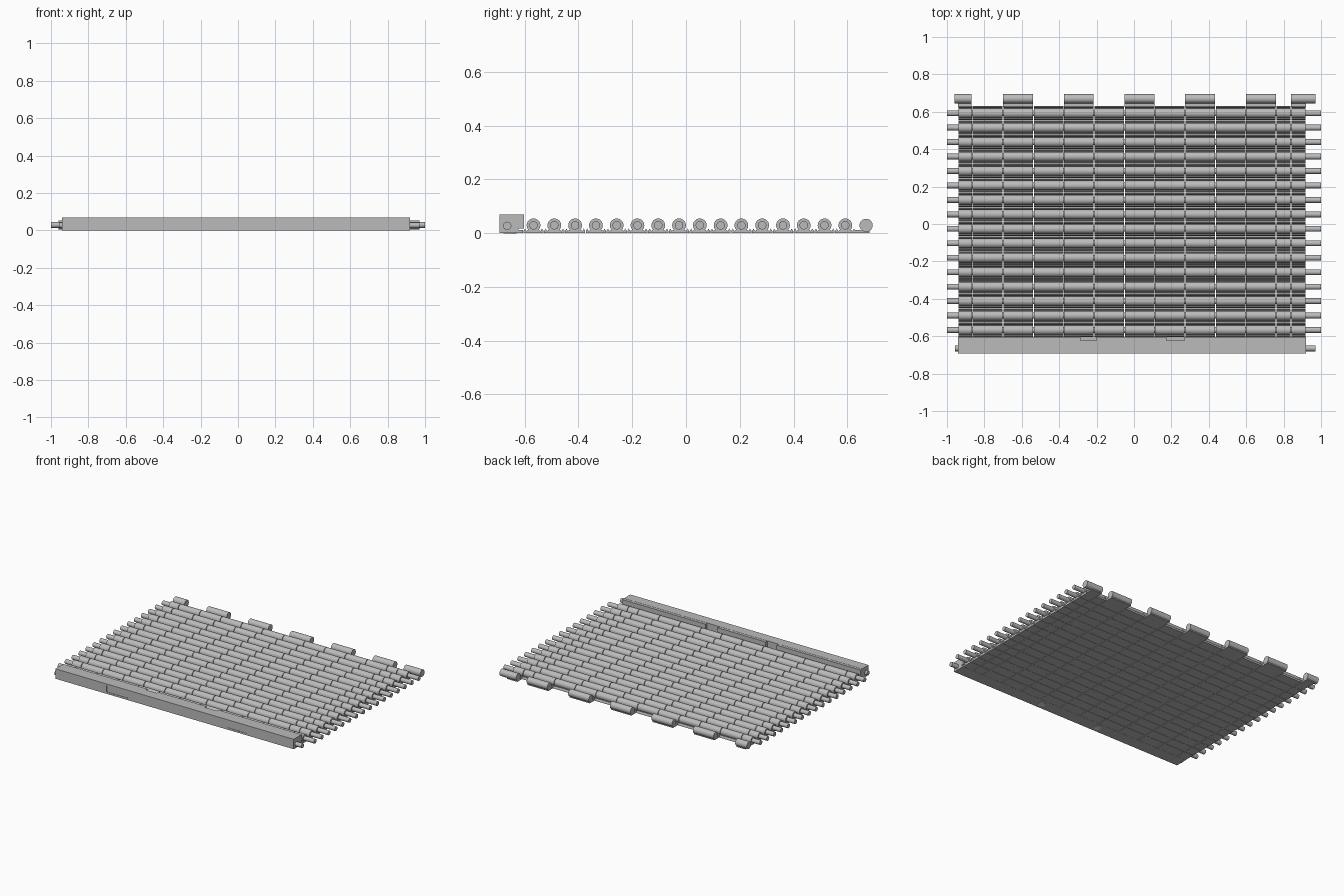
import bpy
import bmesh
from math import sin, cos, pi, radians
from mathutils import Matrix

cube = bpy.data.objects.get("Cube")
if cube:
    bpy.data.objects.remove(cube)


def make_material(name, value):
    m = bpy.data.materials.new(name)
    m.use_nodes = True
    colour = (value, value, value, 1)
    m.diffuse_color = colour
    m.node_tree.nodes["Principled BSDF"].inputs["Base Color"].default_value = colour
    return m


GREY = make_material("plain grey", 0.5)
LIGHT = make_material("pale grey", 0.8)

PITCH, ROWS, FIRST = 0.0773, 16, -0.567
AXIS_Z, RADIUS, PIN = 0.029, 0.0255, 0.0155
LEFT, RIGHT = -0.94, 0.92
GAP = 0.002
SEAMS = [LEFT, -0.865] + [-0.70 + 0.1622 * i for i in range(10)] + [0.84, RIGHT]


def extrude_x(bm, profile, x0, x1):
    """Closed (y, z) profile swept along x."""
    a = [bm.verts.new((x0, y, z)) for y, z in profile]
    b = [bm.verts.new((x1, y, z)) for y, z in profile]
    n = len(profile)
    for i in range(n):
        j = (i + 1) % n
        bm.faces.new((a[i], a[j], b[j], b[i]))
    bm.faces.new(a)
    bm.faces.new(b[::-1])


def circle(y, z, r, n=24):
    return [(y + r * cos(2 * pi * i / n), z + r * sin(2 * pi * i / n)) for i in range(n)]


def rect(y0, y1, z0, z1):
    return [(y0, z0), (y1, z0), (y1, z1), (y0, z1)]


def finish(bm, name, smooth=True, mat=GREY):
    bmesh.ops.recalc_face_normals(bm, faces=bm.faces[:])
    mesh = bpy.data.meshes.new(name)
    bm.to_mesh(mesh)
    bm.free()
    ob = bpy.data.objects.new(name, mesh)
    bpy.context.collection.objects.link(ob)
    mesh.materials.append(mat)
    if smooth:
        bpy.ops.object.select_all(action='DESELECT')
        ob.select_set(True)
        bpy.context.view_layer.objects.active = ob
        bpy.ops.object.shade_smooth_by_angle(angle=radians(35))
    return ob


def slat_profile(y):
    """Round barrel on a thin foot with a small raised rib at each edge."""
    arc = [(RADIUS * cos(radians(a)), AXIS_Z + RADIUS * sin(radians(a)))
           for a in range(-40, 221, 13)]
    half = PITCH / 2 - 0.001
    right = [(half, 0), (half, 0.008), (0.032, 0.017), (0.027, 0.008)]
    left = [(-p, z) for p, z in reversed(right)]
    return [(y + p, z) for p, z in right + arc + left]


# Hinged slats, each split into knuckles along its length
for row in range(ROWS):
    y = FIRST + row * PITCH
    bm = bmesh.new()
    for x0, x1 in zip(SEAMS, SEAMS[1:]):
        extrude_x(bm, slat_profile(y), x0 + GAP, x1 - GAP)
    finish(bm, f"slat_{row + 1}")
    bm = bmesh.new()
    extrude_x(bm, circle(y, AXIS_Z, PIN), -1, 1)
    finish(bm, f"hinge_pin_{row + 1}")

# Open knuckles along the back edge
last = FIRST + ROWS * PITCH
tabs = [(-0.96, -0.87)] + [(-0.70 + 0.3245 * i, -0.54 + 0.3245 * i) for i in range(5)] + [(0.84, 0.97)]
bm = bmesh.new()
for x0, x1 in tabs:
    extrude_x(bm, circle(last, AXIS_Z, 0.0245), x0, x1)
    extrude_x(bm, rect(last - 0.045, last + 0.012, 0, 0.012),
              max(x0, LEFT), min(x1, RIGHT))
finish(bm, "back_knuckles")

# Front bar with two shallow recessed panels
FRONT, BACK, TOP = -0.693, -0.622, 0.07
panels = [(-0.54, -0.375), (0.395, 0.55)]
bm = bmesh.new()
extrude_x(bm, rect(FRONT, BACK, 0, TOP), LEFT, RIGHT)
bar = finish(bm, "front_bar", False)
bm = bmesh.new()
for x0, x1 in panels:
    extrude_x(bm, rect(FRONT - 0.02, FRONT + 0.003, 0.013, 0.06), x0, x1)
cutter = finish(bm, "panel_cutter", False)
cutter.hide_render = True
cutter.hide_viewport = True
cut = bar.modifiers.new("panels", 'BOOLEAN')
cut.operation = 'DIFFERENCE'
cut.solver = 'EXACT'
cut.object = cutter

# Rear lip of the bar, interrupted by two notches
bm = bmesh.new()
for x0, x1 in [(LEFT, -0.285), (-0.20, 0.175), (0.27, RIGHT)]:
    extrude_x(bm, rect(BACK, -0.603, 0.018, TOP - 0.001), x0, x1)
extrude_x(bm, rect(BACK, FIRST - PITCH / 2, 0, 0.012), LEFT, RIGHT)
finish(bm, "bar_lip", False)

# Guide pins at the ends of the bar
bm = bmesh.new()
extrude_x(bm, circle(-0.665, 0.027, PIN), -0.957, 0.97)
finish(bm, "bar_end_pin")

# Round plugs under the bar
bm = bmesh.new()
for x in (-0.243, 0.222):
    bmesh.ops.create_cone(bm, cap_ends=True, segments=24, radius1=0.024, radius2=0.024,
                          depth=0.002, matrix=Matrix.Translation((x, -0.655, 0.0005)))
finish(bm, "bar_plugs", False, LIGHT)
